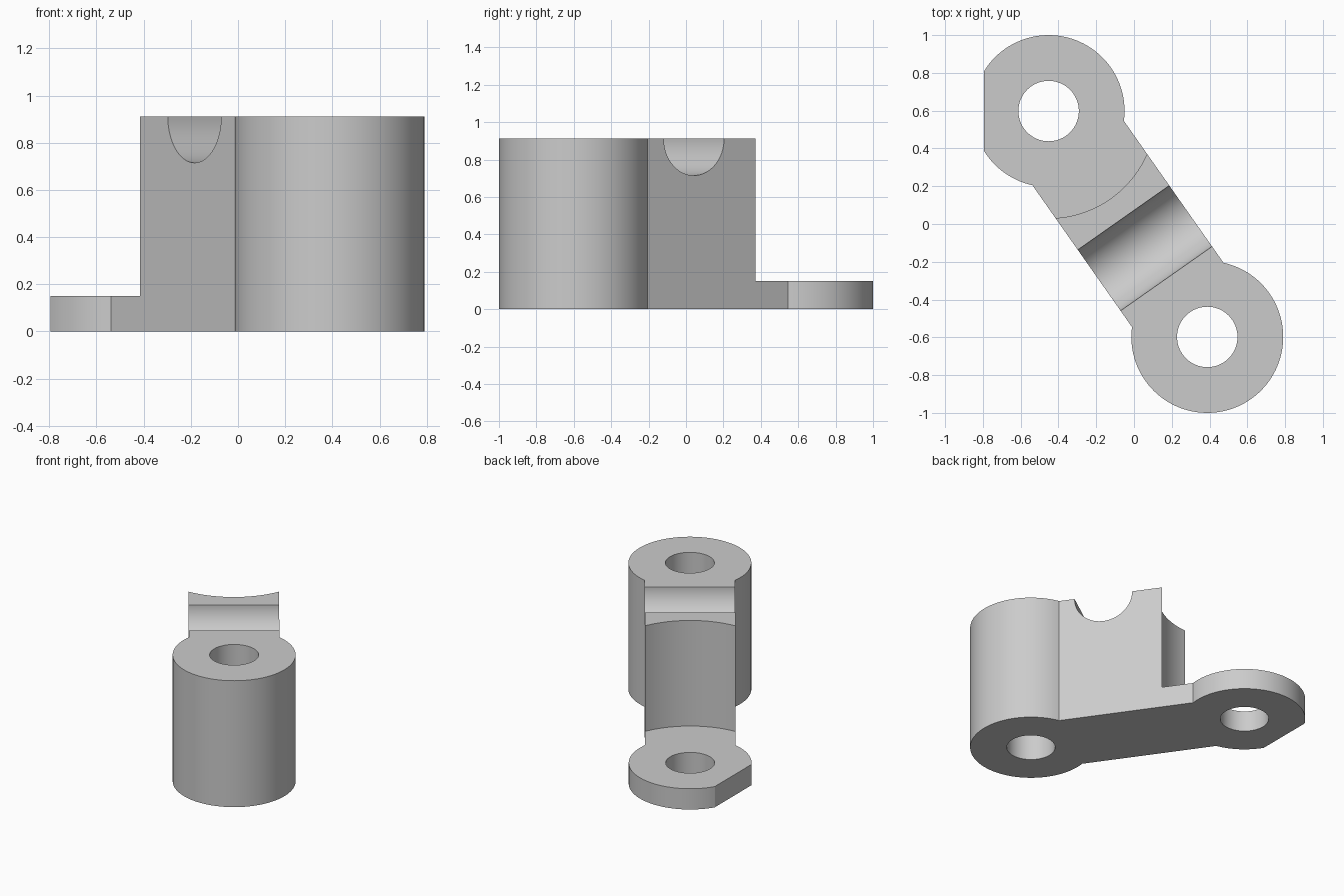
import bpy, bmesh, math
from mathutils import Vector, Matrix

cube = bpy.data.objects.get("Cube")
if cube:
    bpy.data.objects.remove(cube, do_unlink=True)

# Main dimensions
LOW = Vector((-0.452, 0.598))     # centre of the low eye
TALL = Vector((0.388, -0.598))    # centre of the tall boss
EYE_R, HOLE_R, HALF_WIDTH = 0.402, 0.16, 0.296
HEIGHT, PLATE = 0.912, 0.15
FLAT_X = -0.795
AXIS = (TALL - LOW).normalized()
HEADING = math.atan2(AXIS.y, AXIS.x)

grey = bpy.data.materials.new("plain grey")
grey.use_nodes = True
colour = (0.6, 0.6, 0.6, 1)
grey.diffuse_color = colour
grey.node_tree.nodes["Principled BSDF"].inputs["Base Color"].default_value = colour


def make_object(name, bm):
    bmesh.ops.recalc_face_normals(bm, faces=bm.faces[:])
    mesh = bpy.data.meshes.new(name)
    bm.to_mesh(mesh)
    bm.free()
    mesh.materials.append(grey)
    obj = bpy.data.objects.new(name, mesh)
    bpy.context.collection.objects.link(obj)
    return obj


def arc(centre, radius, start, end, steps=80):
    for i in range(steps + 1):
        a = start + (end - start) * i / steps
        yield centre + radius * Vector((math.cos(a), math.sin(a)))


def cylinder(name, radius, depth, matrix, segments=96):
    bm = bmesh.new()
    bmesh.ops.create_cone(bm, cap_ends=True, segments=segments, radius1=radius,
                          radius2=radius, depth=depth, matrix=matrix)
    return make_object(name, bm)


# Link body: two round ends joined by a straight web, extruded upward
neck = math.asin(HALF_WIDTH / EYE_R)
outline = list(arc(TALL, EYE_R, HEADING - math.pi + neck, HEADING + math.pi - neck))
outline += list(arc(LOW, EYE_R, HEADING + neck, HEADING + 2 * math.pi - neck))
bm = bmesh.new()
base = bm.faces.new([bm.verts.new((p.x, p.y, 0)) for p in outline])
top = bmesh.ops.extrude_face_region(bm, geom=[base])["geom"]
bmesh.ops.translate(bm, vec=(0, 0, HEIGHT),
                    verts=[v for v in top if isinstance(v, bmesh.types.BMVert)])
body = make_object("link_body", bm)

# Cutters: bolt holes, round clearance over the low eye, and cross groove
cutters = [cylinder(name, HOLE_R, 3, Matrix.Translation((c.x, c.y, 0)), 64)
           for name, c in (("low_hole", LOW), ("tall_hole", TALL))]
cutters.append(cylinder("eye_clearance", 0.568, 2,
                        Matrix.Translation((LOW.x, LOW.y, PLATE + 1)), 160))
mid = LOW + AXIS * 0.887
cutters.append(cylinder("cross_groove", 0.197, 2,
                        Matrix.Translation((mid.x, mid.y, HEIGHT))
                        @ Matrix.Rotation(HEADING, 4, "Z")
                        @ Matrix.Rotation(math.pi / 2, 4, "X")))

# Flat on the outer side of the low eye
bm = bmesh.new()
bmesh.ops.create_cube(bm, size=2, matrix=Matrix.Translation((FLAT_X - 1, LOW.y, 0.5)))
cutters.append(make_object("eye_flat", bm))

bpy.ops.object.select_all(action="DESELECT")
bpy.context.view_layer.objects.active = body
body.select_set(True)
for cutter in cutters:
    cutter.hide_render = True
    mod = body.modifiers.new(cutter.name, "BOOLEAN")
    mod.operation, mod.solver, mod.object = "DIFFERENCE", "EXACT", cutter
    bpy.ops.object.modifier_apply(modifier=mod.name)
    bpy.data.objects.remove(cutter, do_unlink=True)

bpy.ops.object.shade_smooth_by_angle(angle=math.radians(25))
